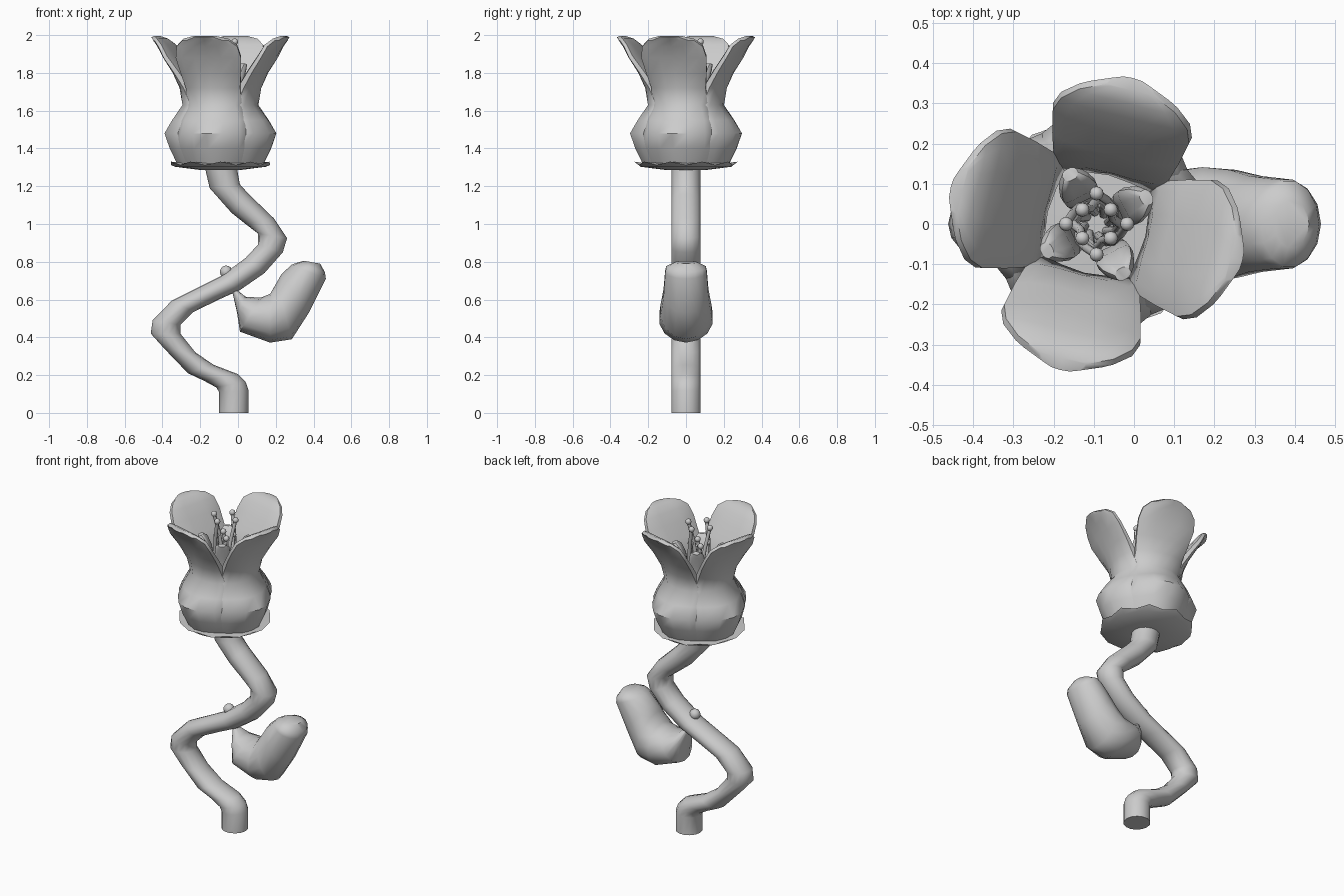
import bpy, math
from math import sin, cos, pi, radians
from mathutils import Vector, Matrix

if "Cube" in bpy.data.objects:
    bpy.data.objects.remove(bpy.data.objects["Cube"])

CENTRE = Vector((-0.093, 0, 0))      # axis of the bloom


def loft(name, rings, angle=50):
    """Skin equal-length rings and cap both ends."""
    n = len(rings[0])
    verts = [tuple(p) for r in rings for p in r]
    faces = [(i * n + j, i * n + (j + 1) % n, (i + 1) * n + (j + 1) % n, (i + 1) * n + j)
             for i in range(len(rings) - 1) for j in range(n)]
    faces.append(tuple(reversed(range(n))))
    faces.append(tuple(range((len(rings) - 1) * n, len(rings) * n)))
    me = bpy.data.meshes.new(name)
    me.from_pydata(verts, [], faces)
    ob = bpy.data.objects.new(name, me)
    bpy.context.collection.objects.link(ob)
    finish(ob, angle)
    return ob


def finish(ob, angle=50):
    bpy.ops.object.select_all(action='DESELECT')
    bpy.context.view_layer.objects.active = ob
    ob.select_set(True)
    bpy.ops.object.mode_set(mode='EDIT')
    bpy.ops.mesh.select_all(action='SELECT')
    bpy.ops.mesh.normals_make_consistent(inside=False)
    bpy.ops.object.mode_set(mode='OBJECT')
    bpy.ops.object.shade_smooth_by_angle(angle=radians(angle))


def edge_rings(rows, n=14):
    """Rings spanning two outline points in the xz plane with a y radius."""
    out = []
    for xa, za, xb, zb, ry in rows:
        a, b = Vector((xa, 0, za)), Vector((xb, 0, zb))
        m, h = (a + b) / 2, (b - a) / 2
        out.append([m + h * cos(2 * pi * k / n) + Vector((0, ry * sin(2 * pi * k / n), 0))
                    for k in range(n)])
    return out


def ball(name, p, r):
    bpy.ops.mesh.primitive_uv_sphere_add(segments=12, ring_count=8, radius=r, location=p)
    ob = bpy.context.object
    ob.name = name
    bpy.ops.object.shade_smooth_by_angle(angle=radians(60))


# winding stem
stem = [(-.10, 0, .056, 0), (-.10, .11, .056, .12), (-.115, .135, .04, .165),
        (-.18, .17, 0, .205), (-.265, .21, -.13, .255), (-.39, .34, -.225, .32),
        (-.462, .42, -.305, .42), (-.452, .49, -.305, .465), (-.35, .595, -.235, .535),
        (-.24, .65, -.09, .605), (-.09, .725, .01, .65), (.04, .82, .14, .74),
        (.105, .89, .237, .85), (.105, .95, .26, .925), (.04, 1.0, .19, 1.03),
        (-.035, 1.06, .055, 1.16), (-.15, 1.19, .01, 1.21), (-.18, 1.32, -.01, 1.32)]
loft("stem", edge_rings([s + (.079,) for s in stem]))

# fat curled leaf
loft("curled_leaf", edge_rings([
    (-.03, .64, -.01, .655, .02), (-.005, .53, .04, .615, .085), (.01, .43, .12, .61, .13),
    (.17, .372, .17, .63, .145), (.285, .39, .205, .69, .138), (.375, .53, .23, .735, .122),
    (.465, .71, .285, .785, .113), (.46, .745, .315, .796, .108), (.435, .79, .35, .805, .06)]))

# small bud on the stem
ball("stem_bud", (-.063, 0, .747), .033)


# calyx: shallow dish with a pointed rim
def ring(r, z, n=20, spike=0, lift=0):
    return [CENTRE + Vector(((r + spike * (k % 2)) * cos(2 * pi * k / n),
                             (r + spike * (k % 2)) * sin(2 * pi * k / n), z + lift * (k % 2)))
            for k in range(n)]


loft("calyx", [ring(.1, 1.285), ring(.24, 1.303), ring(.262, 1.312, spike=.012, lift=.018),
               ring(.23, 1.322), ring(.1, 1.33)], 30)

# four outer petals: r, z, half width, backward bow of the edges, thickness
ROWS = [(.235, 1.32, .165, .09, .045), (.275, 1.40, .19, .105, .045), (.305, 1.48, .20, .12, .05),
        (.26, 1.55, .185, .09, .06), (.20, 1.63, .15, .045, .075), (.212, 1.72, .148, .02, .08),
        (.24, 1.80, .165, .005, .065), (.285, 1.88, .178, .0, .055), (.325, 1.94, .165, .01, .05),
        (.355, 1.972, .125, .01, .045), (.374, 1.99, .06, .01, .03)]
US = [-1, -.8, -.4, 0, .4, .8, 1]


def petal(name, rows, angle):
    rot = Matrix.Rotation(angle, 4, 'Z')
    rings = []
    for r, z, hw, bow, t in rows:
        outer = [(r - bow * u * u - t * .35 * u ** 4, u * hw, z) for u in US]
        inner = [(r - bow * u * u - t * (1 - .35 * u ** 4), u * hw * .98, z + t * .2)
                 for u in reversed(US)]
        rings.append([CENTRE + rot @ Vector(p) for p in outer + inner])
    loft(name, rings)


for k in range(4):
    petal(f"petal_{k + 1}", ROWS, radians(-14 + 90 * k))

# four narrow inner petals
INNER = [(.06, 1.34, .03, .0, .03), (.11, 1.5, .045, .01, .04), (.11, 1.65, .045, .01, .045),
         (.13, 1.76, .048, .01, .05), (.15, 1.82, .04, .01, .045), (.155, 1.845, .02, 0, .03)]
for k in range(4):
    petal(f"inner_petal_{k + 1}", INNER, radians(28 + 90 * k))


# stamens: swirling filaments with ball tips
def stamen(name, angle, reach, top, r):
    path = [(.03, 1.33, -1.4), (.05, 1.5, -1.1), (.06, 1.68, -.8),
            (reach * .85, top - .12, -.4), (reach, top, 0)]
    n, rings = 8, []
    for a, z, turn in path:
        p = CENTRE + Vector((a * cos(angle + turn), a * sin(angle + turn), z))
        rings.append([p + Vector((r * cos(2 * pi * k / n), r * sin(2 * pi * k / n), 0))
                      for k in range(n)])
    loft(name, rings)
    ball(name + "_tip", p, r * 1.6)


for k in range(4):
    stamen(f"long_stamen_{k + 1}", radians(-12 + 90 * k + 12), .076, 1.965, .011)
    stamen(f"short_stamen_{k + 1}", radians(45 + 90 * k), .05, 1.85, .011)
